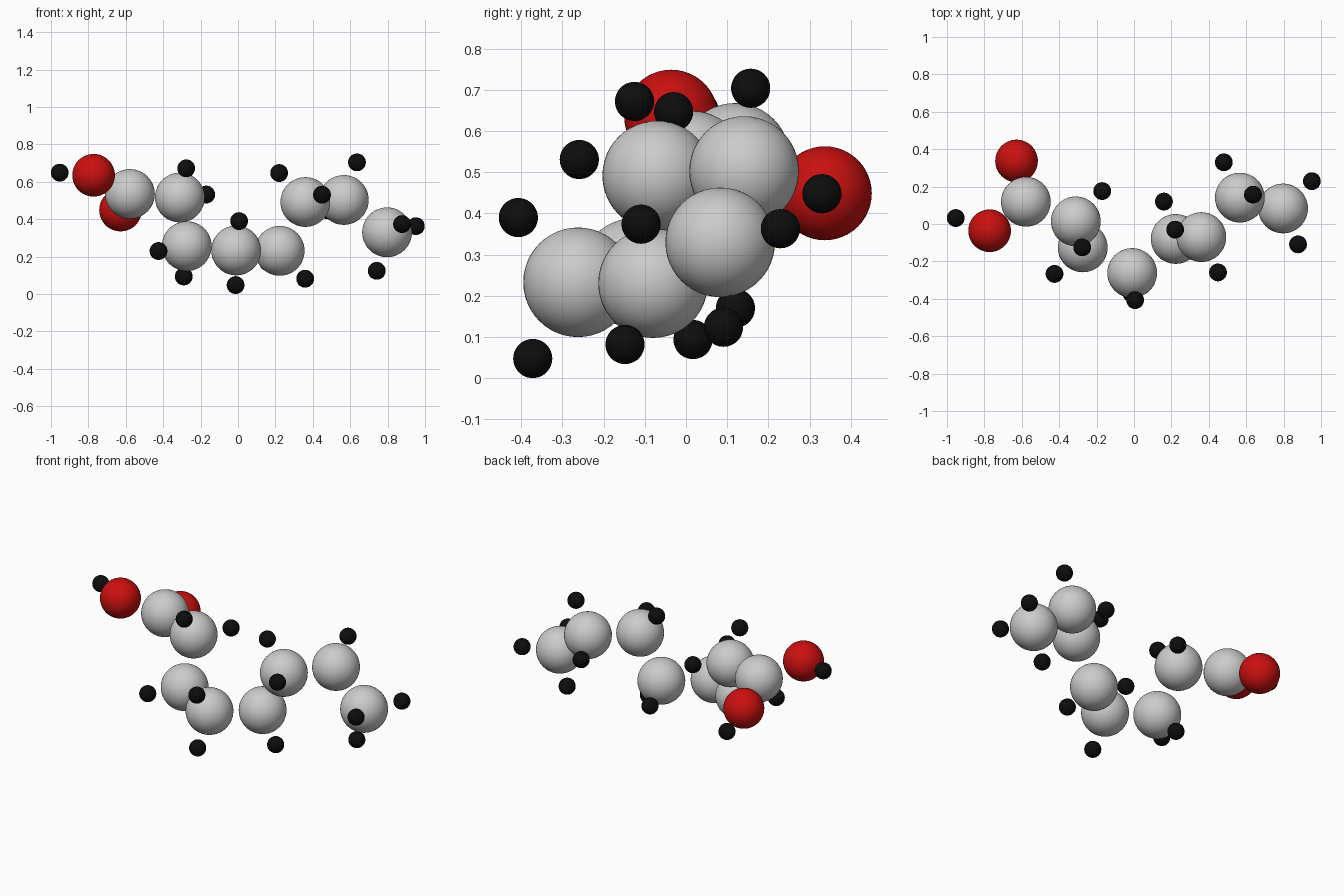
import bpy

# Atom radii
R_CARBON, R_OXYGEN, R_HYDROGEN = 0.133, 0.114, 0.0475


def material(name, color):
    m = bpy.data.materials.new(name)
    m.diffuse_color = color
    return m


red = material("red", (0.6, 0.005, 0.005, 1))
black = material("black", (0.004, 0.004, 0.004, 1))


def atoms(name, radius, centres, mat=None):
    for i, c in enumerate(centres, 1):
        bpy.ops.mesh.primitive_uv_sphere_add(
            segments=48, ring_count=24, radius=radius, location=c)
        ob = bpy.context.object
        ob.name = f"{name}_{i}"
        bpy.ops.object.shade_smooth()
        if mat:
            ob.data.materials.append(mat)


# Carbon chain, acid end to tail end
atoms("carbon_atom", R_CARBON, [
    (-0.578, 0.119, 0.535), (-0.311, 0.014, 0.516),
    (-0.274, -0.125, 0.256), (-0.01, -0.262, 0.233),
    (0.223, -0.08, 0.231), (0.36, -0.07, 0.492),
    (0.566, 0.141, 0.503), (0.797, 0.083, 0.33)])

# Acid group oxygens
atoms("oxygen_atom", R_OXYGEN, [
    (-0.772, -0.036, 0.635), (-0.628, 0.337, 0.449)], red)

# Hydrogens, following the chain from the acid end
atoms("hydrogen_atom", R_HYDROGEN, [
    (-0.953, 0.032, 0.649),
    (-0.277, -0.125, 0.672), (-0.17, 0.176, 0.532),
    (-0.425, -0.267, 0.23), (-0.29, 0.017, 0.094),
    (0.006, -0.407, 0.39), (-0.013, -0.372, 0.048),
    (0.16, 0.12, 0.17), (0.359, -0.148, 0.082),
    (0.22, -0.03, 0.647), (0.449, -0.259, 0.531),
    (0.636, 0.157, 0.704), (0.48, 0.33, 0.448),
    (0.742, 0.091, 0.124), (0.877, -0.109, 0.374), (0.951, 0.229, 0.363)],
    black)
